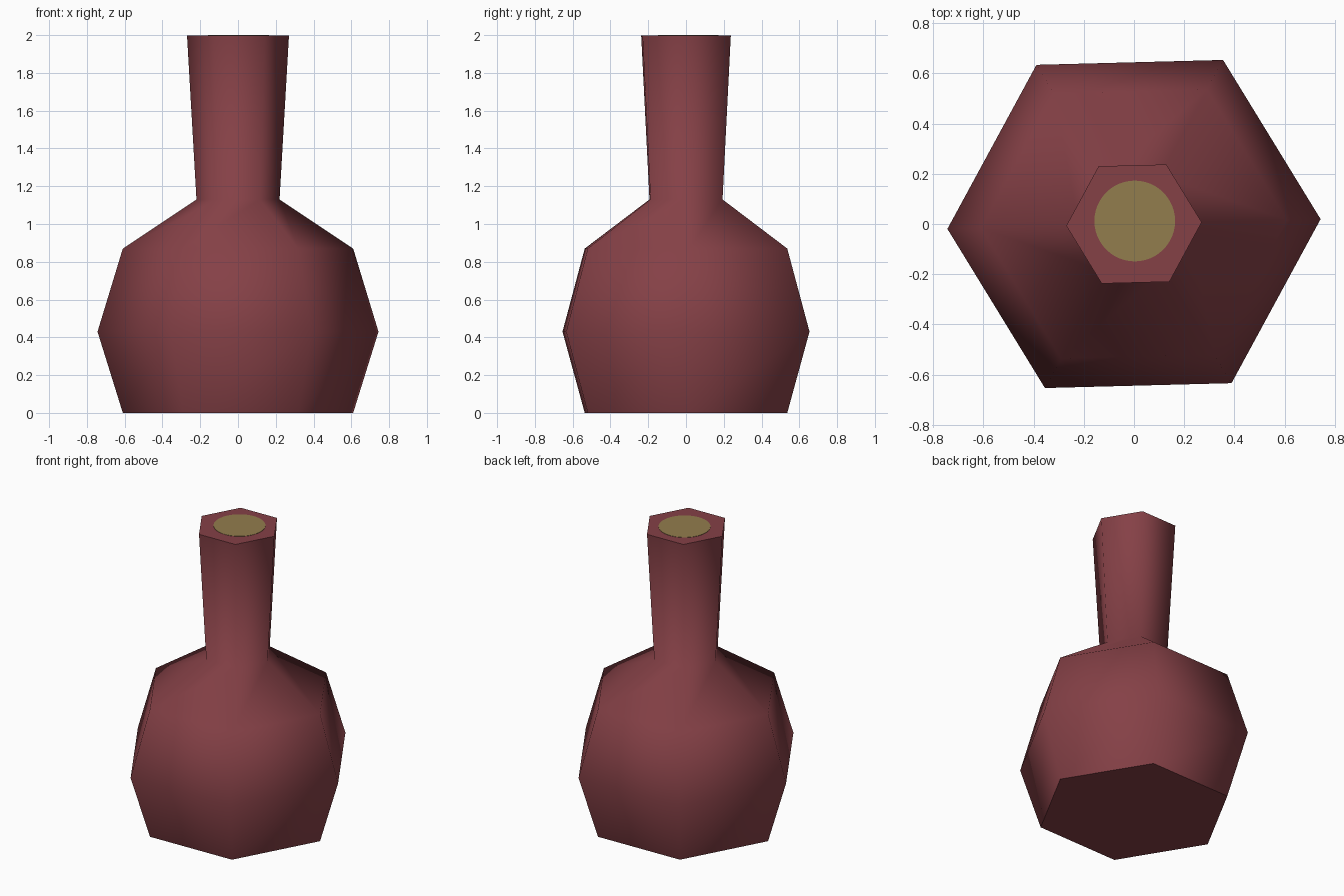
import bpy, bmesh, math

if "Cube" in bpy.data.objects:
    bpy.data.objects.remove(bpy.data.objects["Cube"])


def material(name, rgb):
    m = bpy.data.materials.new(name)
    m.diffuse_color = (*rgb, 1)
    m.use_nodes = True
    m.node_tree.nodes["Principled BSDF"].inputs["Base Color"].default_value = m.diffuse_color
    return m


def lathe(name, profile, sides, mat, turn=0.0, centre=(0, 0)):
    """Closed solid from (radius, z) rings with flat end caps."""
    bm = bmesh.new()
    rings = []
    for r, z in profile:
        angles = [turn + math.tau * i / sides for i in range(sides)]
        rings.append([bm.verts.new((centre[0] + r * math.cos(a),
                                    centre[1] + r * math.sin(a), z)) for a in angles])
    for low, high in zip(rings, rings[1:]):
        for i in range(sides):
            j = (i + 1) % sides
            bm.faces.new((low[i], low[j], high[j], high[i]))
    bm.faces.new(rings[0][::-1])
    bm.faces.new(rings[-1])
    me = bpy.data.meshes.new(name)
    bm.to_mesh(me)
    bm.free()
    me.materials.append(mat)
    ob = bpy.data.objects.new(name, me)
    bpy.context.collection.objects.link(ob)
    bpy.ops.object.select_all(action='DESELECT')
    ob.select_set(True)
    bpy.context.view_layer.objects.active = ob
    # soft round the sides, crisp at the end caps
    bpy.ops.object.shade_smooth_by_angle(angle=math.radians(65))
    return ob


glass = material("dark_red_glass", (0.235, 0.052, 0.062))
cork = material("olive_cork", (0.29, 0.205, 0.075))

# six-sided bottle body with flaring neck
lathe("bottle", [(0.61, 0), (0.744, 0.43), (0.61, 0.87), (0.22, 1.13), (0.27, 1.998)],
      6, glass, turn=math.radians(1.5))

# round cork disc in the mouth
lathe("cork_disc", [(0.161, 1.993), (0.161, 2.0)], 48, cork, centre=(0.003, 0.012))
